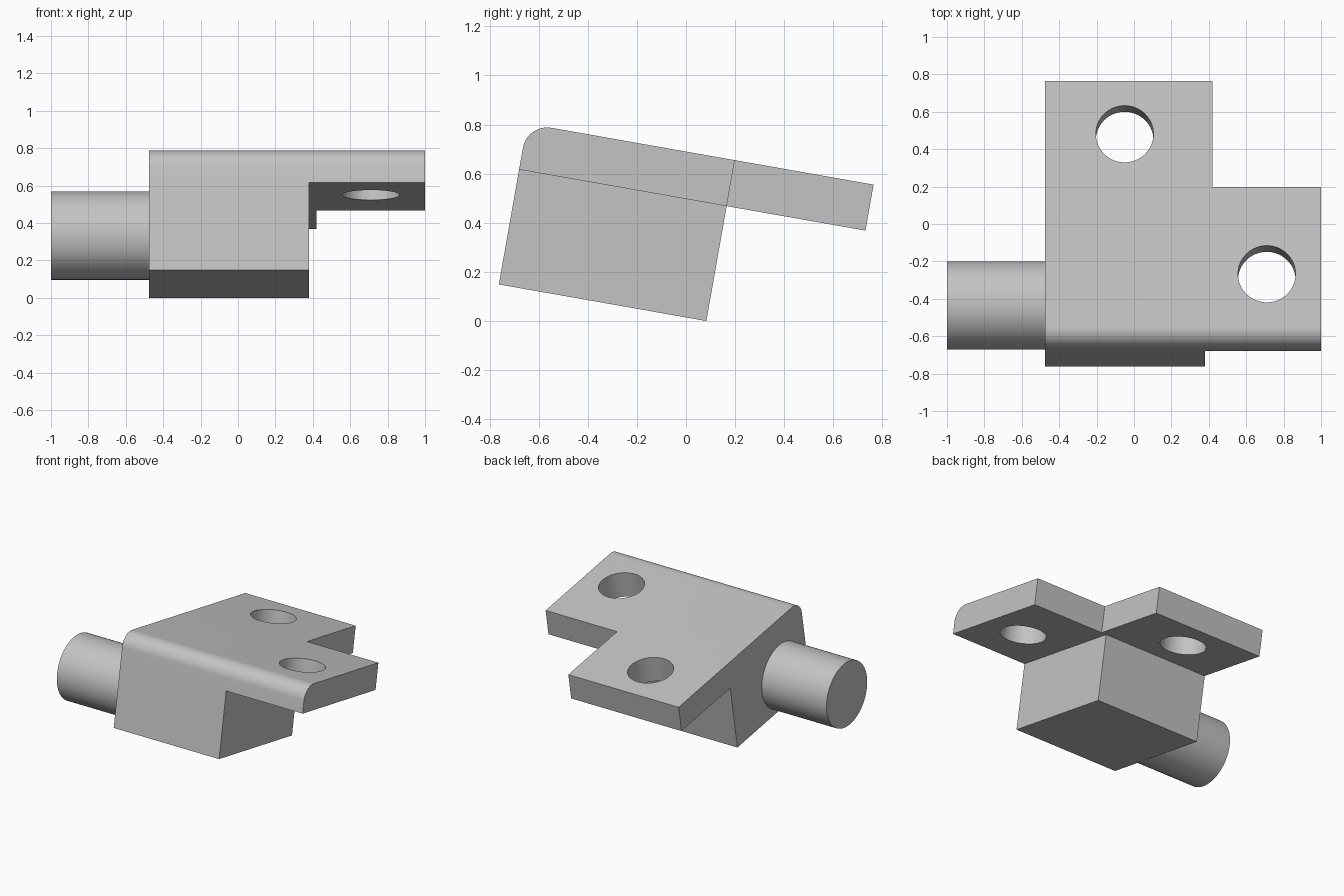
import bpy, bmesh, math
from mathutils import Matrix, Vector

cube = bpy.data.objects.get("Cube")
if cube:
    bpy.data.objects.remove(cube, do_unlink=True)

# Main sizes, measured in the bracket's own untilted frame
LEFT, RIGHT, BLOCK_RIGHT, TAB_RIGHT = -0.475, 1.0, 0.38, 0.42
BLOCK_DEPTH, PLATE_DEPTH = 0.858, 1.432
BLOCK_TOP, PLATE_TOP = 0.475, 0.665
FILLET, HOLE_RADIUS, SHAFT_RADIUS = 0.1, 0.154, 0.236
TILT = Matrix.Translation((0, -0.762, 0.149)) @ Matrix.Rotation(math.radians(-10), 4, 'X')

grey = bpy.data.materials.new("plain_grey")
grey.use_nodes = True
grey.diffuse_color = (0.55, 0.55, 0.55, 1)
grey.node_tree.nodes["Principled BSDF"].inputs["Base Color"].default_value = grey.diffuse_color


def add_object(name, bm):
    bmesh.ops.recalc_face_normals(bm, faces=bm.faces)
    mesh = bpy.data.meshes.new(name)
    bm.to_mesh(mesh)
    bm.free()
    mesh.materials.append(grey)
    obj = bpy.data.objects.new(name, mesh)
    bpy.context.collection.objects.link(obj)
    obj.matrix_world = TILT
    return obj


def prism(outline, bottom, top):
    """Extrude a plan outline between two heights."""
    bm = bmesh.new()
    face = bm.faces.new([bm.verts.new((x, y, bottom)) for x, y in outline])
    new = bmesh.ops.extrude_face_region(bm, geom=[face])["geom"]
    verts = [v for v in new if isinstance(v, bmesh.types.BMVert)]
    bmesh.ops.translate(bm, verts=verts, vec=(0, 0, top - bottom))
    return bm


def cylinder(radius, length, centre, axis):
    bm = bmesh.new()
    turn = Vector((0, 0, 1)).rotation_difference(Vector(axis)).to_matrix().to_4x4()
    bmesh.ops.create_cone(bm, cap_ends=True, segments=64, radius1=radius, radius2=radius,
                          depth=length, matrix=Matrix.Translation(centre) @ turn)
    return bm


def smooth(obj):
    bpy.ops.object.select_all(action='DESELECT')
    obj.select_set(True)
    bpy.context.view_layer.objects.active = obj
    bpy.ops.object.shade_smooth_by_angle(angle=math.radians(30))


# Body block
block = add_object("body_block", prism(
    [(LEFT, 0), (BLOCK_RIGHT, 0), (BLOCK_RIGHT, BLOCK_DEPTH), (LEFT, BLOCK_DEPTH)], 0, BLOCK_TOP))

# L-shaped mounting plate with a rounded front top edge
bm = prism([(LEFT, 0), (RIGHT, 0), (RIGHT, BLOCK_DEPTH), (TAB_RIGHT, BLOCK_DEPTH),
            (TAB_RIGHT, PLATE_DEPTH), (LEFT, PLATE_DEPTH)], BLOCK_TOP, PLATE_TOP)
front_edge = [e for e in bm.edges
              if all(v.co.y < 0.001 and v.co.z > PLATE_TOP - 0.001 for v in e.verts)]
bmesh.ops.bevel(bm, geom=front_edge, offset=FILLET, segments=12, profile=0.5, affect='EDGES')
plate = add_object("mounting_plate", bm)

# Bolt holes through the two tabs
for x, y in [(-0.05, 1.145), (0.71, 0.385)]:
    cutter = add_object("hole_cutter", cylinder(HOLE_RADIUS, 0.6, (x, y, 0.57), (0, 0, 1)))
    cutter.hide_render = True
    cut = plate.modifiers.new("bolt_hole", 'BOOLEAN')
    cut.operation, cut.solver, cut.object = 'DIFFERENCE', 'EXACT', cutter
    bpy.context.view_layer.objects.active = plate
    bpy.ops.object.modifier_apply(modifier=cut.name)
    bpy.data.objects.remove(cutter, do_unlink=True)
smooth(plate)

# Side shaft, set slightly into the block
shaft_end = LEFT + 0.02
shaft = add_object("side_shaft", cylinder(
    SHAFT_RADIUS, shaft_end + 1, ((shaft_end - 1) / 2, 0.29, BLOCK_TOP / 2), (1, 0, 0)))
smooth(shaft)
